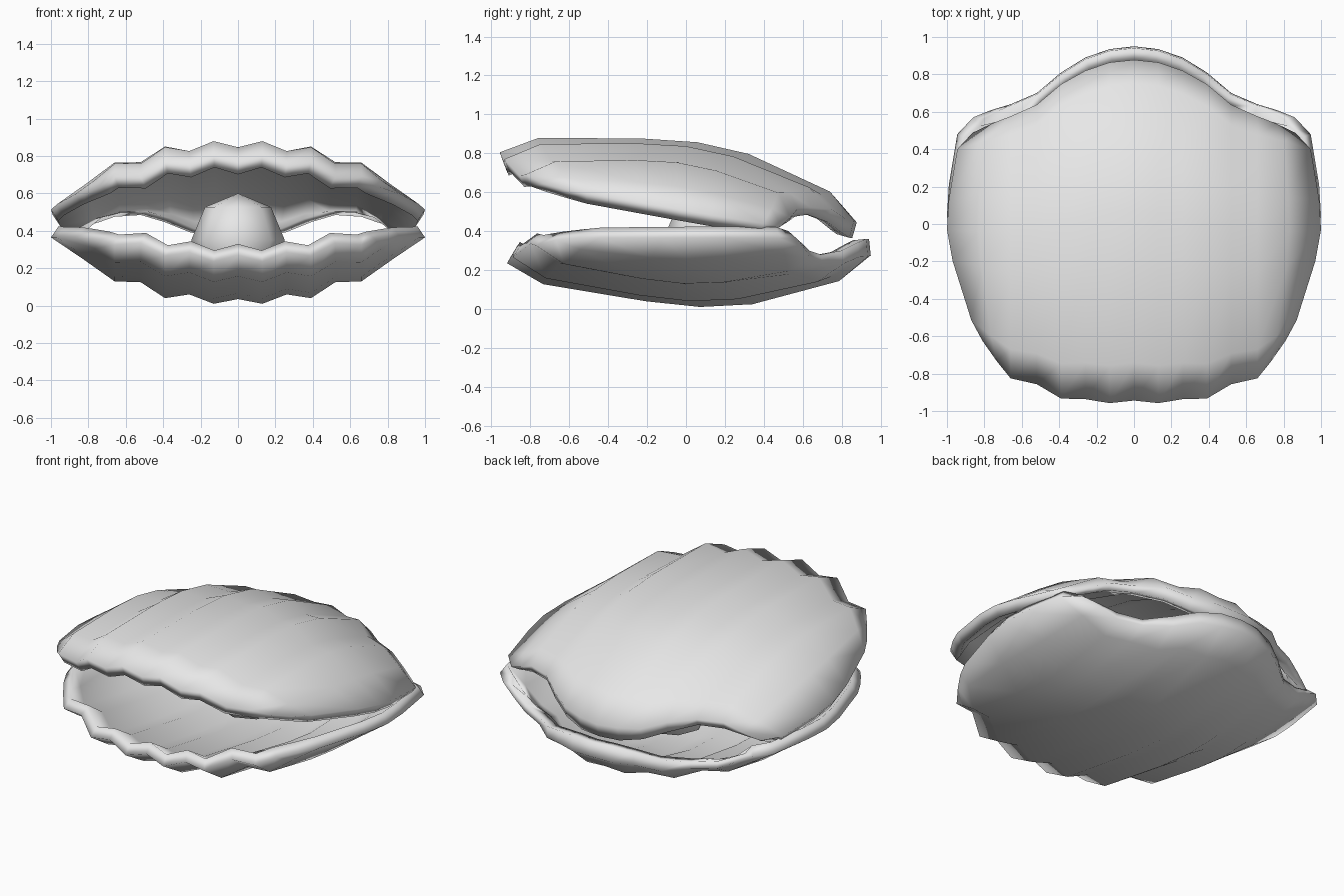
import bpy, bmesh
from mathutils import Matrix

cube = bpy.data.objects.get("Cube")
if cube:
    bpy.data.objects.remove(cube)

# One pale grey for everything
grey = bpy.data.materials.new("shell_grey")
grey.use_nodes = True
colour = (0.8, 0.8, 0.8, 1)
grey.diffuse_color = colour
grey.node_tree.nodes["Principled BSDF"].inputs["Base Color"].default_value = colour

# Ribs from the middle outwards: x, front y, back y, lowest z, front rim z, back rim z
RIBS = [
    (0.00, -0.90, 0.95, 0.035, 0.27, 0.36),
    (0.13, -0.92, 0.935, 0.01, 0.235, 0.36),
    (0.26, -0.89, 0.89, 0.06, 0.285, 0.34),
    (0.39, -0.89, 0.81, 0.04, 0.265, 0.30),
    (0.52, -0.80, 0.70, 0.125, 0.335, 0.28),
    (0.66, -0.77, 0.64, 0.13, 0.325, 0.30),
    (None, -0.67, 0.61, 0.25, 0.355, 0.33),
    (None, -0.56, 0.57, 0.365, 0.365, 0.36),
]
# Rows from front to back: place along the rib, rise towards the rim, side x
ROWS = [
    (0.0, 1.0, 0.81), (0.1, 0.52, 0.87), (0.385, 0.13, 0.97), (0.535, 0.0, 1.0),
    (0.68, 0.04, 0.99), (0.92, 0.38, 0.945), (1.0, 0.74, 0.86), (0.995, 1.0, 0.80),
]


def shell_point(column, row):
    """Point on the outer face of the lower shell."""
    i = abs(column)
    x, front, back, low, front_z, back_z = RIBS[i]
    s, rise, side_x = ROWS[row]
    if i == 7:
        x = side_x
    elif i == 6:
        x = (RIBS[5][0] + side_x) / 2
    rim = front_z if row < 4 else back_z
    return (x if column >= 0 else -x, front + (back - front) * s, low + (rim - low) * rise)


def finish(obj):
    obj.data.materials.append(grey)
    for face in obj.data.polygons:
        face.use_smooth = True


def make_shell(name, matrix, upper):
    bm = bmesh.new()
    grid = [[bm.verts.new(matrix @ Matrix.Translation(shell_point(c, r)).to_translation())
             for r in range(len(ROWS))] for c in range(-7, 8)]
    for a, b in zip(grid, grid[1:]):
        for r in range(len(ROWS) - 1):
            quad = [a[r], b[r], b[r + 1], a[r + 1]]
            bm.faces.new(quad if upper else quad[::-1])
    mesh = bpy.data.meshes.new(name)
    bm.to_mesh(mesh)
    bm.free()
    obj = bpy.data.objects.new(name, mesh)
    bpy.context.collection.objects.link(obj)
    finish(obj)
    # Thick lip, grown inwards
    wall = obj.modifiers.new("wall", 'SOLIDIFY')
    wall.thickness = 0.07
    wall.offset = -1


# Lower shell, and the same shell turned over and swung open at the hinge
make_shell("lower_shell", Matrix.Identity(4), False)
flip = Matrix.Diagonal((1, 1, -1, 1))
swing = Matrix.Translation((0, -0.011, 0.879)) @ Matrix.Rotation(-0.172, 4, 'X')
make_shell("upper_shell", swing @ flip, True)

# Pearl
bpy.ops.mesh.primitive_uv_sphere_add(segments=8, ring_count=4, radius=0.25,
                                     location=(0, 0.13, 0.35))
pearl = bpy.context.object
pearl.name = "pearl"
finish(pearl)
